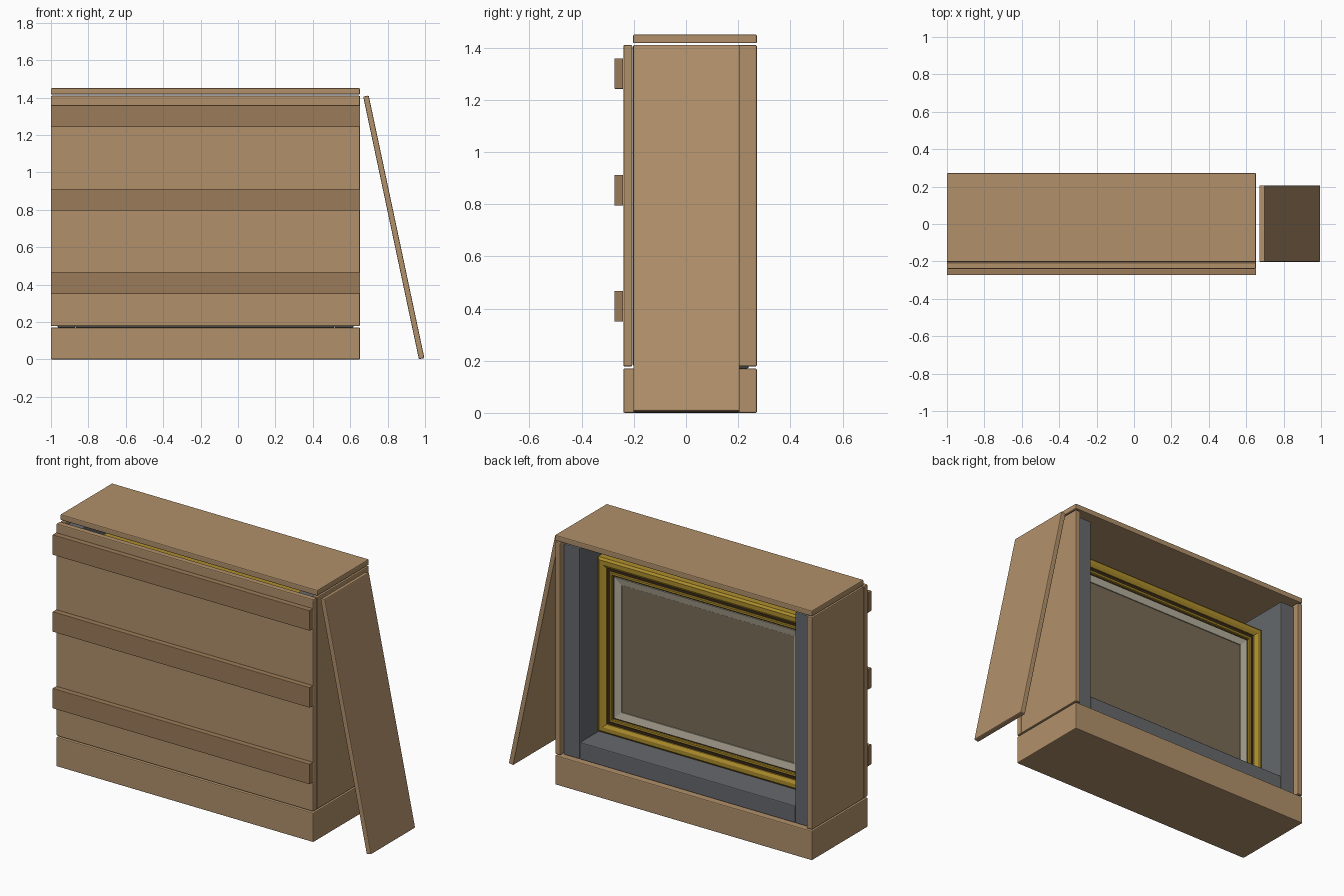
import bpy, bmesh
from mathutils import Matrix

if "Cube" in bpy.data.objects:
    bpy.data.objects.remove(bpy.data.objects["Cube"])


def material(name, r, g, b):
    m = bpy.data.materials.new(name)
    m.diffuse_color = (r, g, b, 1)
    m.use_nodes = True
    m.node_tree.nodes["Principled BSDF"].inputs["Base Color"].default_value = m.diffuse_color
    return m


WOOD = material("plywood", 0.44, 0.28, 0.145)
BATTEN = material("batten_wood", 0.33, 0.20, 0.10)
FOAM = material("grey_foam", 0.13, 0.14, 0.15)
GOLD = material("gilt", 0.42, 0.27, 0.025)
DARK = material("dark_groove", 0.04, 0.022, 0.01)
MAT = material("liner", 0.46, 0.42, 0.33)
CANVAS = material("canvas", 0.19, 0.15, 0.095)


def finish(name, bm, mat, bevel=0):
    bmesh.ops.recalc_face_normals(bm, faces=bm.faces)
    me = bpy.data.meshes.new(name)
    bm.to_mesh(me)
    bm.free()
    me.materials.append(mat)
    ob = bpy.data.objects.new(name, me)
    bpy.context.collection.objects.link(ob)
    if bevel:
        mod = ob.modifiers.new("bevel", "BEVEL")
        mod.width = bevel
        mod.segments = 2
    return ob


def box(name, x, y, z, mat, bevel=0.005):
    bm = bmesh.new()
    bmesh.ops.create_cube(bm, size=1)
    spans = (x, y, z)
    bmesh.ops.scale(bm, vec=[b - a for a, b in spans], verts=bm.verts)
    ob = finish(name, bm, mat, bevel)
    ob.location = [(a + b) / 2 for a, b in spans]
    return ob


# Outer extent of the picture frame in x and z
FX0, FX1, FZ0, FZ1 = -0.87, 0.515, 0.27, 1.285


def moulding(name, profile, mat):
    """Mitred rectangular frame from a closed (inset, y) profile."""
    bm = bmesh.new()
    corners = [(FX0, 1, FZ0, 1), (FX1, -1, FZ0, 1), (FX1, -1, FZ1, -1), (FX0, 1, FZ1, -1)]
    rings = [[bm.verts.new((cx + sx * i, y, cz + sz * i)) for i, y in profile]
             for cx, sx, cz, sz in corners]
    n = len(profile)
    for k in range(4):
        a, b = rings[k], rings[(k + 1) % 4]
        for j in range(n):
            bm.faces.new((a[j], a[(j + 1) % n], b[(j + 1) % n], b[j]))
    return finish(name, bm, mat)


# Crate shell
X0, X1 = -1.0, 0.652
box("crate_base", (X0, X1), (-0.24, 0.272), (0, 0.17), WOOD)
box("crate_lid", (X0, X1), (-0.203, 0.272), (1.417, 1.45), WOOD)
box("front_panel", (X0, X1), (-0.24, -0.206), (0.178, 1.41), WOOD)
for side, a in (("left", X0), ("right", X1 - 0.034)):
    box(side + "_side_panel", (a, a + 0.034), (-0.203, 0.272), (0.178, 1.41), WOOD)

# Front battens
for i, z in enumerate((0.35, 0.795, 1.242)):
    box(f"batten_{i + 1}", (X0, X1), (-0.274, -0.241), (z, z + 0.117), BATTEN, 0.002)

# Loose panel leaning on the crate
lean = box("leaning_panel", (-0.015, 0.015), (-0.202, 0.206), (-0.7175, 0.7175), WOOD)
lean.matrix_world = Matrix.Translation((0.833, 0.002, 0.706)) @ Matrix.Rotation(-0.209, 4, 'Y')

# Foam cradle
box("foam_left", (X0 + 0.035, FX0), (-0.2, 0.24), (0.171, 1.395), FOAM)
box("foam_right", (FX1, X1 - 0.035), (-0.2, 0.24), (0.171, 1.395), FOAM)
box("foam_bottom", (FX0, FX1), (-0.2, 0.24), (0.171, FZ0), FOAM)

# Picture frame: gilt outer moulding, dark groove, gilt inner bead, liner
moulding("frame_outer", [(0, -0.06), (0, 0.07), (0.012, 0.08), (0.035, 0.08),
                         (0.053, 0.07), (0.053, -0.06)], GOLD)
moulding("frame_groove", [(0.053, -0.05), (0.053, 0.062), (0.07, 0.062), (0.07, -0.05)], DARK)
moulding("frame_bead", [(0.07, -0.05), (0.07, 0.066), (0.074, 0.07), (0.085, 0.07),
                        (0.089, 0.066), (0.089, -0.05)], GOLD)
moulding("frame_inner_groove", [(0.089, -0.05), (0.089, 0.055), (0.097, 0.055),
                                (0.097, -0.05)], DARK)
moulding("frame_liner", [(0.097, -0.05), (0.097, 0.062), (0.138, 0.054), (0.138, -0.05)], MAT)

# Painting
box("painting_canvas", (FX0 + 0.13, FX1 - 0.13), (-0.02, 0.048),
    (FZ0 + 0.13, FZ1 - 0.105), CANVAS, 0)
